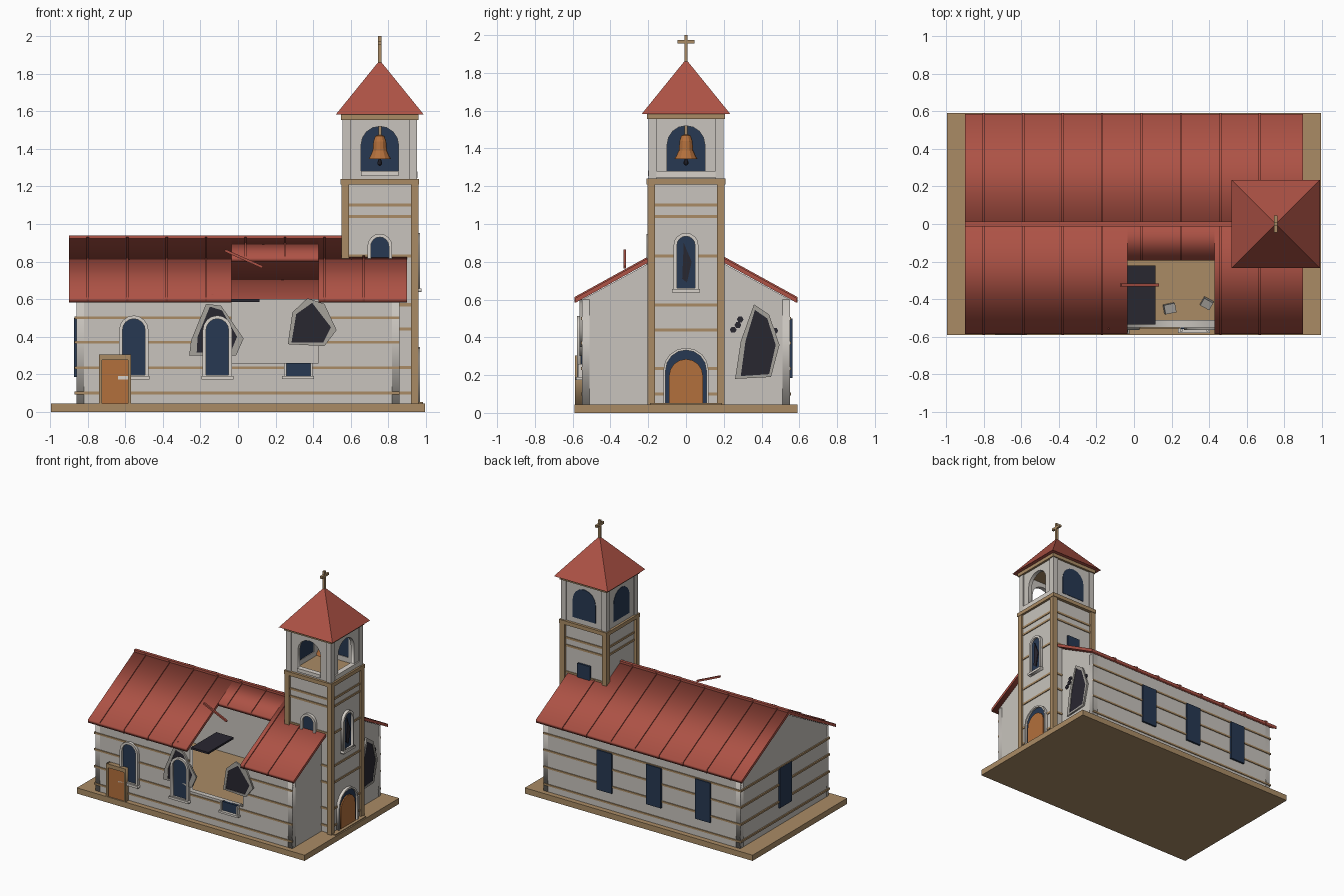
import bpy, bmesh, math
from mathutils import Matrix

if "Cube" in bpy.data.objects:
    bpy.data.objects.remove(bpy.data.objects["Cube"])

COL = dict(wall=(.58, .55, .51), roof=(.42, .085, .06), trim=(.40, .26, .13), navy=(.02, .04, .085),
           dark=(.022, .02, .03), door=(.45, .16, .045), pale=(.68, .64, .59), rubble=(.38, .36, .33))
MATS = {}
for k, c in COL.items():
    MATS[k] = bpy.data.materials.new(k)
    MATS[k].diffuse_color = (*c, 1)


def add(name, mesh, col):
    ob = bpy.data.objects.new(name, mesh)
    bpy.context.collection.objects.link(ob)
    mesh.materials.clear()
    mesh.materials.append(MATS[col])
    return ob


def box(name, x0, x1, y0, y1, z0, z1, col, rot=(0, 0, 0)):
    bm = bmesh.new()
    bmesh.ops.create_cube(bm, size=1)
    bmesh.ops.scale(bm, vec=(x1 - x0, y1 - y0, z1 - z0), verts=bm.verts)
    me = bpy.data.meshes.new(name)
    bm.to_mesh(me)
    bm.free()
    ob = add(name, me, col)
    ob.location = ((x0 + x1) / 2, (y0 + y1) / 2, (z0 + z1) / 2)
    ob.rotation_euler = rot
    return ob


def plate(name, loops, axis, a, b, col):
    """Flat outline (first loop) with holes (other loops), extruded from a to b along axis."""
    cu = bpy.data.curves.new(name, 'CURVE')
    cu.dimensions, cu.fill_mode, cu.extrude = '2D', 'BOTH', abs(b - a) / 2
    for pts in loops:
        sp = cu.splines.new('POLY')
        sp.points.add(len(pts) - 1)
        for p, (u, v) in zip(sp.points, pts):
            p.co = (u, v, 0, 1)
        sp.use_cyclic_u = True
    tmp = bpy.data.objects.new(name + "_tmp", cu)
    bpy.context.collection.objects.link(tmp)
    dg = bpy.context.evaluated_depsgraph_get()
    me = bpy.data.meshes.new_from_object(tmp.evaluated_get(dg))
    bpy.data.objects.remove(tmp)
    c = (a + b) / 2
    if axis == 'y':
        me.transform(Matrix(((1, 0, 0, 0), (0, 0, -1, c), (0, 1, 0, 0), (0, 0, 0, 1))))
    else:
        me.transform(Matrix(((0, 0, 1, c), (1, 0, 0, 0), (0, 1, 0, 0), (0, 0, 0, 1))))
    return add(name, me, col)


def rect(u0, u1, v0, v1):
    return [(u0, v0), (u1, v0), (u1, v1), (u0, v1)]


def arch(c, w, z0, z1, n=8):
    return [(c - w, z0), (c + w, z0)] + [
        (c + w * math.cos(math.pi * i / n), z1 - w + w * math.sin(math.pi * i / n)) for i in range(n + 1)]


def arched_window(name, axis, c, w, z0, z1, face, out):
    """Dark pane, pale frame and sill on a wall face; out is the outward sign."""
    plate(name + "_pane", [arch(c, w, z0, z1)], axis, face - out * .01, face + out * .008, 'navy')
    plate(name + "_frame", [arch(c, w + .008, z0, z1 + .008), arch(c, w - .01, z0 + .012, z1 - .01)],
          axis, face, face + out * .022, 'pale')
    plate(name + "_sill", [rect(c - w - .015, c + w + .015, z0 - .012, z0 + .006)],
          axis, face, face + out * .03, 'pale')


# base slab
box("base", -.995, .995, -.59, .59, 0, .045, 'trim')

# nave walls, front one broken open
plate("front_wall", [[(-.86, .045), (.86, .045), (.86, .6), (.43, .6), (.43, .26), (-.035, .26),
                      (-.035, .6), (-.86, .6)]], 'y', -.55, -.51, 'wall')
plate("back_wall", [rect(-.86, .86, .045, .6)], 'y', .51, .55, 'wall')
gable = [(-.55, .045), (.55, .045), (.55, .6), (0, .9), (-.55, .6)]
plate("left_gable", [gable], 'x', -.86, -.82, 'wall')
plate("right_gable", [gable], 'x', .82, .86, 'wall')

# siding strips
for z in (.1, .235, .37, .5):
    spans = [(-.87, .86)] if z < .26 else [(-.87, -.035), (.43, .86)]
    for x0, x1 in spans:
        box("front_strip", x0, x1, -.556, -.545, z - .007, z + .007, 'trim')
    box("back_strip", -.87, .86, .545, .556, z - .007, z + .007, 'trim')
    box("left_strip", -.87, -.855, -.556, .556, z - .007, z + .007, 'trim')


def slope(name, x0, x1, s, ya, yb, lift=0.0, t=.025):
    top = lambda y: .93 - .55 * y + lift
    plate(name, [[(s * ya, top(ya)), (s * yb, top(yb)), (s * yb, top(yb) - t), (s * ya, top(ya) - t)]],
          'x', x0, x1, 'roof')


# roof slopes around the hole, seams and ridge
slope("back_roof", -.9, .9, 1, 0, .585)
slope("front_roof_left", -.9, -.035, -1, 0, .585)
slope("front_roof_upper", -.035, .43, -1, 0, .195)
slope("front_roof_right", .43, .9, -1, 0, .585)
for i in range(8):
    x = -.8 + .21 * i
    slope("back_seam", x - .006, x + .006, 1, 0, .59, .008, .03)
    slope("front_seam", x - .006, x + .006, -1, 0, .195 if -.03 < x < .43 else .59, .008, .03)
box("ridge_cap", -.9, .57, -.012, .012, .915, .94, 'roof')

# loose pieces at the hole
box("broken_rafter", -.08, .14, -.332, -.318, .808, .822, 'roof', (0, math.radians(24), 0))
box("roof_splinter", -.18, -.13, -.56, -.55, .61, .618, 'roof', (0, math.radians(-20), 0))
box("fallen_slab", -.035, .115, -.535, -.22, .585, .6, 'dark')
box("rubble_a", .16, .22, -.475, -.425, .045, .085, 'rubble', (.1, .15, .2))
box("rubble_b", .36, .415, -.445, -.4, .045, .09, 'rubble', (.2, .1, -.5))

# nave windows
arched_window("window_left", 'y', -.555, .07, .185, .505, -.55, -1)
arched_window("window_middle", 'y', -.11, .07, .185, .505, -.556, -1)
plate("window_stub", [rect(.25, .39, .185, .26)], 'y', -.558, -.54, 'navy')
for x in (.245, .385):
    box("window_stub_jamb", x, x + .012, -.572, -.55, .185, .26, 'pale')
box("window_stub_sill", .235, .405, -.58, -.55, .175, .191, 'pale')
for x in (-.54, -.11, .32):
    box("back_window", x - .065, x + .065, .54, .565, .185, .5, 'navy')
box("left_window", -.872, -.85, -.075, .075, .185, .5, 'navy')


# jagged shell holes: dark fill inside a raised rim
def breach(name, outer, inner, axis, face, out):
    plate(name + "_rim", [outer, inner], axis, face, face + out * .014, 'rubble')
    plate(name + "_dark", [inner], axis, face, face + out * .009, 'dark')


breach("front_breach_left", [(-.26, .30), (-.01, .30), (.03, .39), (-.09, .565), (-.17, .575), (-.25, .38)],
       [(-.22, .315), (-.04, .315), (-.005, .40), (-.085, .54), (-.15, .56), (-.215, .40)], 'y', -.55, -1)
breach("front_breach_right", [(.265, .36), (.46, .35), (.525, .435), (.46, .575), (.37, .605), (.29, .53)],
       [(.285, .37), (.455, .37), (.495, .45), (.395, .58), (.31, .52)], 'y', -.55, -1)
breach("gable_breach", [(.26, .18), (.45, .19), (.495, .36), (.44, .52), (.36, .575), (.29, .38)],
       [(.29, .195), (.44, .205), (.475, .36), (.43, .50), (.365, .545), (.315, .38)], 'x', .86, 1)
for y, z in ((.25, .44), (.275, .465), (.287, .495), (.47, .435)):
    plate("bullet_hole", [[(y + .018 * math.cos(i * math.pi / 3), z + .018 * math.sin(i * math.pi / 3))
                           for i in range(6)]], 'x', .855, .867, 'dark')

# side door
box("side_door", -.725, -.585, -.58, -.54, .045, .275, 'door')
plate("side_door_frame", [[(-.74, .045), (-.725, .045), (-.725, .275), (-.585, .275), (-.585, .045),
                           (-.57, .045), (-.57, .305), (-.74, .305)]], 'y', -.588, -.545, 'trim')

# tower shaft, posts, bands
TX = .755
box("tower_shaft", .57, .945, -.185, .185, .045, 1.22, 'wall')
for x in (.55, .92):
    for y in (-.205, .165):
        box("tower_post", x, x + .04, y, y + .04, .02, 1.215, 'trim')
for z in (.1, .235, .44, .57, .83, 1.04, 1.10):
    box("tower_band", .564, .951, -.191, .191, z - .008, z + .008, 'trim')
box("tower_cornice", .547, .963, -.21, .21, 1.21, 1.24, 'trim')
arched_window("tower_front_window", 'y', TX, .058, .64, .94, -.187, -1)
arched_window("tower_right_window", 'x', 0, .058, .65, .945, .947, 1)
plate("tower_window_shard", [[(-.02, .71), (.005, .69), (.03, .8), (-.012, .9)]], 'x', .95, .962, 'dark')
box("tower_back_window", TX - .055, TX + .055, .18, .2, .66, .93, 'navy')

# main door and step
plate("door_recess", [arch(0, .112, .045, .335)], 'x', .94, .953, 'navy')
plate("door_surround", [arch(0, .12, .045, .345), arch(0, .108, .05, .332)], 'x', .945, .968, 'pale')
plate("main_door", [arch(0, .09, .045, .285)], 'x', .945, .962, 'door')
box("door_step", .94, .985, -.19, .19, .02, .052, 'trim')

# belfry: open at front and right, closed panels behind
for y0, y1 in ((-.19, -.16), (.16, .19)):
    plate("belfry_wall", [rect(.565, .945, 1.24, 1.56), arch(TX, .1, 1.28, 1.52)], 'y', y0, y1, 'wall')
for x0, x1 in ((.565, .595), (.915, .945)):
    plate("belfry_side_wall", [rect(-.16, .16, 1.24, 1.56), arch(0, .1, 1.28, 1.52)], 'x', x0, x1, 'wall')
plate("belfry_back_panel", [arch(TX, .1, 1.28, 1.52)], 'y', .165, .193, 'navy')
plate("belfry_left_panel", [arch(0, .1, 1.28, 1.52)], 'x', .562, .59, 'navy')
box("belfry_front_sill", .655, .855, -.2, -.16, 1.255, 1.282, 'pale')
box("belfry_right_sill", .915, .955, -.155, .155, 1.245, 1.28, 'pale')
for x in (.557, .91):
    for y in (-.198, .155):
        box("belfry_pilaster", x, x + .043, y, y + .043, 1.24, 1.56, 'wall')
box("belfry_cornice", .548, .962, -.207, .207, 1.555, 1.587, 'trim')


# bell
def lathe(name, profile, col, n=12):
    bm = bmesh.new()
    rings = [[bm.verts.new((TX + r * math.cos(2 * math.pi * i / n), r * math.sin(2 * math.pi * i / n), z))
              for i in range(n)] for r, z in profile]
    for a, b in zip(rings, rings[1:]):
        for i in range(n):
            bm.faces.new((a[i], a[(i + 1) % n], b[(i + 1) % n], b[i]))
    bm.faces.new(rings[0][::-1])
    bm.faces.new(rings[-1])
    me = bpy.data.meshes.new(name)
    bm.to_mesh(me)
    bm.free()
    return add(name, me, col)


lathe("bell", [(.06, 1.345), (.052, 1.36), (.038, 1.39), (.034, 1.44), (.024, 1.468), (.008, 1.475)], 'door')
lathe("bell_clapper", [(.004, 1.31), (.012, 1.318), (.012, 1.33), (.004, 1.35)], 'dark', 8)
box("bell_hanger", TX - .008, TX + .008, -.008, .008, 1.47, 1.56, 'trim')

# spire and cross
bm = bmesh.new()
bmesh.ops.create_cone(bm, cap_ends=True, segments=4, radius1=.235 * math.sqrt(2), radius2=0, depth=.29,
                      matrix=Matrix.Translation((TX, 0, 1.727)) @ Matrix.Rotation(math.pi / 4, 4, 'Z'))
spire = bpy.data.meshes.new("spire")
bm.to_mesh(spire)
bm.free()
add("spire", spire, 'roof')
box("cross_post", TX - .009, TX + .009, -.009, .009, 1.85, 2.0, 'trim')
box("cross_bar", TX - .009, TX + .009, -.045, .045, 1.955, 1.973, 'trim')

for m in bpy.data.materials:
    if m.users and not m.is_grease_pencil:
        m.use_nodes = True
        m.node_tree.nodes["Principled BSDF"].inputs["Base Color"].default_value = m.diffuse_color
